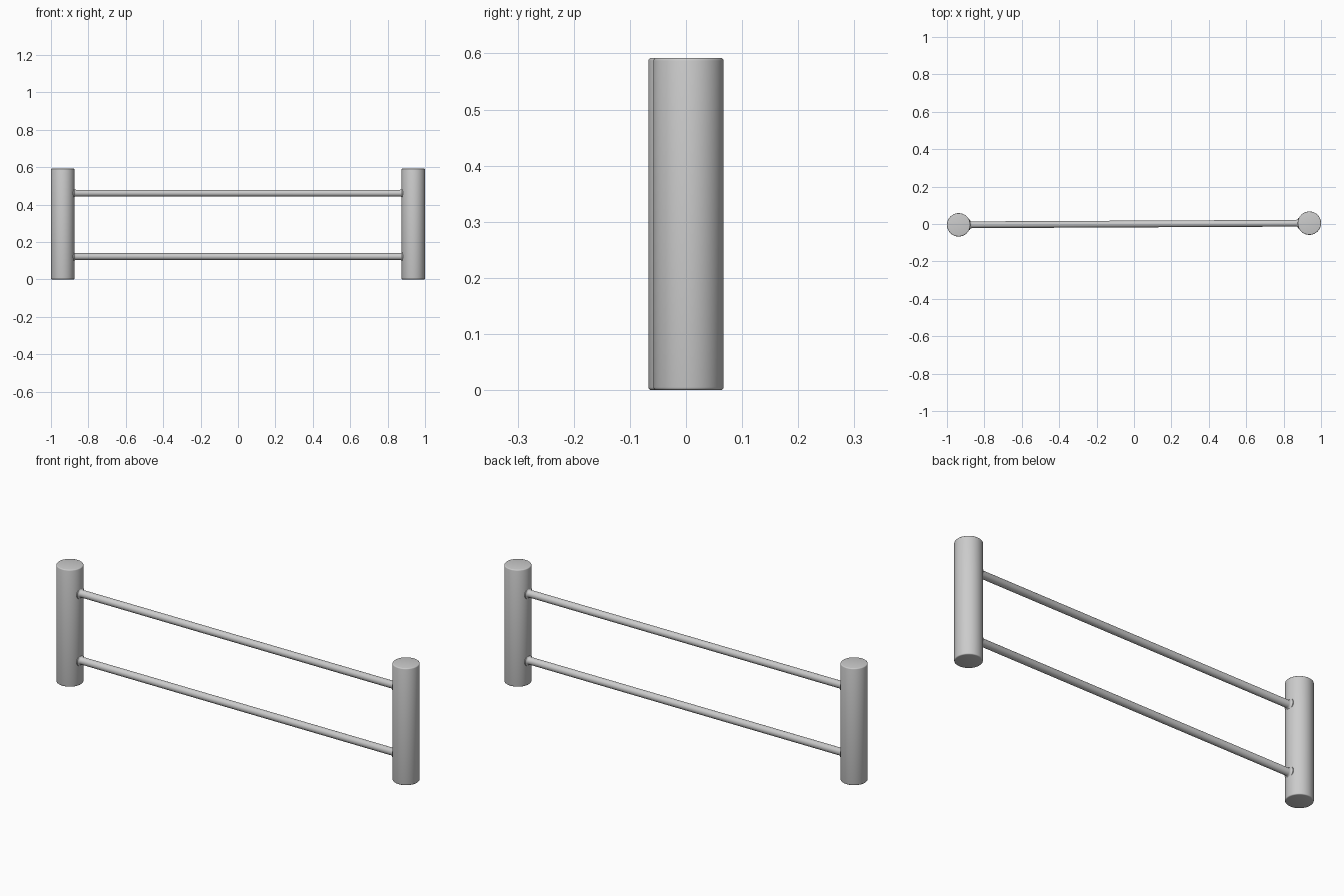
import bpy, bmesh, math
from mathutils import Matrix, Vector

if "Cube" in bpy.data.objects:
    bpy.data.objects.remove(bpy.data.objects["Cube"])

POST_R, POST_H, POST_X, POST_Y = 0.0625, 0.592, 0.9375, 0.0045
RAIL_R = 0.018


def lathe(name, profile, sides, matrix):
    """Closed solid of revolution from (radius, height) points, placed by matrix."""
    bm = bmesh.new()
    rings = []
    for r, h in profile:
        rings.append([bm.verts.new((r * math.cos(2 * math.pi * i / sides),
                                    r * math.sin(2 * math.pi * i / sides), h))
                      for i in range(sides)])
    for a, b in zip(rings, rings[1:]):
        for i in range(sides):
            j = (i + 1) % sides
            bm.faces.new((a[i], a[j], b[j], b[i]))
    bm.faces.new(rings[0][::-1])
    bm.faces.new(rings[-1])
    bm.transform(matrix)
    mesh = bpy.data.meshes.new(name)
    bm.to_mesh(mesh)
    bm.free()
    obj = bpy.data.objects.new(name, mesh)
    bpy.context.collection.objects.link(obj)
    bpy.context.view_layer.objects.active = obj
    obj.select_set(True)
    bpy.ops.object.shade_smooth_by_angle(angle=math.radians(35))
    obj.select_set(False)
    return obj


# Upright posts with softened rims
e = 0.005
corner = [(POST_R - e + e * math.sin(t), e - e * math.cos(t))
          for t in (0, math.pi / 6, math.pi / 3, math.pi / 2)]
post_profile = corner + [(r, POST_H - h) for r, h in reversed(corner)]
for side, label in ((-1, "left_post"), (1, "right_post")):
    lathe(label, post_profile, 64,
          Matrix.Translation((side * POST_X, side * POST_Y, 0)))

# Crossbars with small weld fillets where they meet the posts
reach = math.hypot(POST_X, POST_Y)
f = 0.010
flare = [(RAIL_R + f * (1 - math.sin(t)), -reach + POST_R - 0.002 + f * (1 - math.cos(t)))
         for t in (0, math.pi / 6, math.pi / 3, math.pi / 2)]
half = [(RAIL_R + f, -reach + POST_R - 0.012)] + flare
rail_profile = half + [(r, -h) for r, h in reversed(half)]
aim = Vector((POST_X, POST_Y, 0)).to_track_quat('Z', 'Y').to_matrix().to_4x4()
for z, label in ((0.122, "lower_crossbar"), (0.461, "upper_crossbar")):
    lathe(label, rail_profile, 32, Matrix.Translation((0, 0, z)) @ aim)
